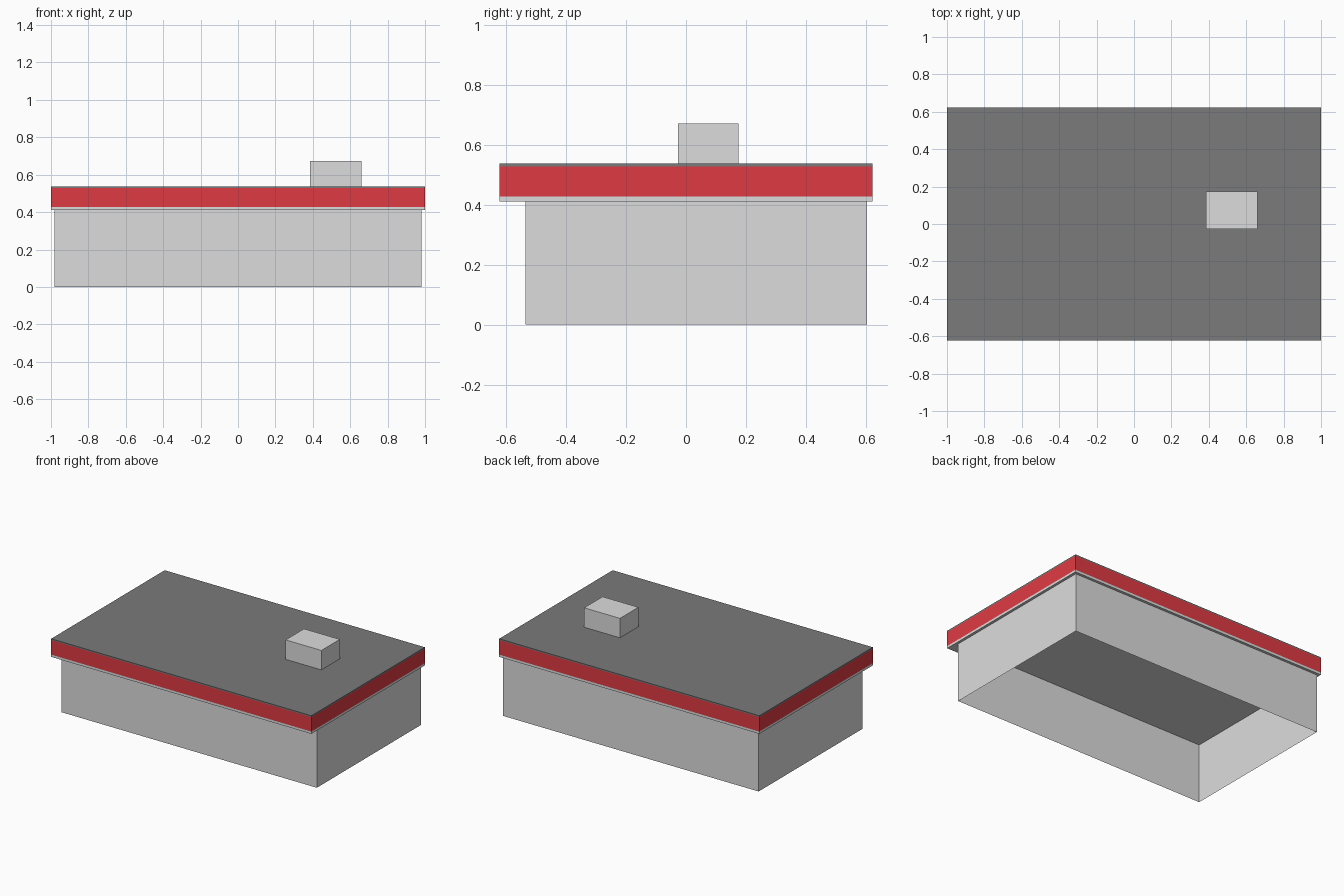
import bpy
import bmesh

cube = bpy.data.objects.get("Cube")
if cube:
    bpy.data.objects.remove(cube, do_unlink=True)


def make_material(name, rgb):
    mat = bpy.data.materials.new(name)
    mat.use_nodes = True
    color = (*rgb, 1.0)
    mat.diffuse_color = color
    mat.node_tree.nodes["Principled BSDF"].inputs["Base Color"].default_value = color
    return mat


light_grey = make_material("light grey", (0.72, 0.72, 0.72))
dark_grey = make_material("dark grey", (0.197, 0.197, 0.197))
red = make_material("red", (0.74, 0.042, 0.056))


def make_block(name, x_range, y_range, levels, bands, top=None, bottom=None):
    """Stack rectangular bands between levels; caps are made only where a material is given."""
    (x0, x1), (y0, y1) = x_range, y_range
    mesh = bpy.data.meshes.new(name)
    mats = list(dict.fromkeys(m for m in (*bands, bottom, top) if m))
    for mat in mats:
        mesh.materials.append(mat)
    bm = bmesh.new()
    rings = [[bm.verts.new((x, y, z)) for x, y in ((x0, y0), (x1, y0), (x1, y1), (x0, y1))]
             for z in levels]

    def add_face(verts, mat):
        bm.faces.new(verts).material_index = mats.index(mat)

    for low, high, mat in zip(rings, rings[1:], bands):
        for i in range(4):
            j = (i + 1) % 4
            add_face((low[i], low[j], high[j], high[i]), mat)
    if bottom:
        add_face(rings[0][::-1], bottom)
    if top:
        add_face(rings[-1], top)
    bm.to_mesh(mesh)
    bm.free()
    obj = bpy.data.objects.new(name, mesh)
    bpy.context.collection.objects.link(obj)
    return obj


# Thin walls, open underneath
make_block("walls", (-0.982, 0.982), (-0.537, 0.605), (0, 0.412), [light_grey])

# Overhanging flat roof with a red fascia band between trims
make_block("roof", (-1, 1), (-0.623, 0.623), (0.412, 0.428, 0.528, 0.538),
           [light_grey, red, dark_grey], top=dark_grey, bottom=light_grey)

# Rooftop unit
make_block("rooftop_unit", (0.385, 0.66), (-0.027, 0.175), (0.538, 0.673),
           [light_grey], top=light_grey)
